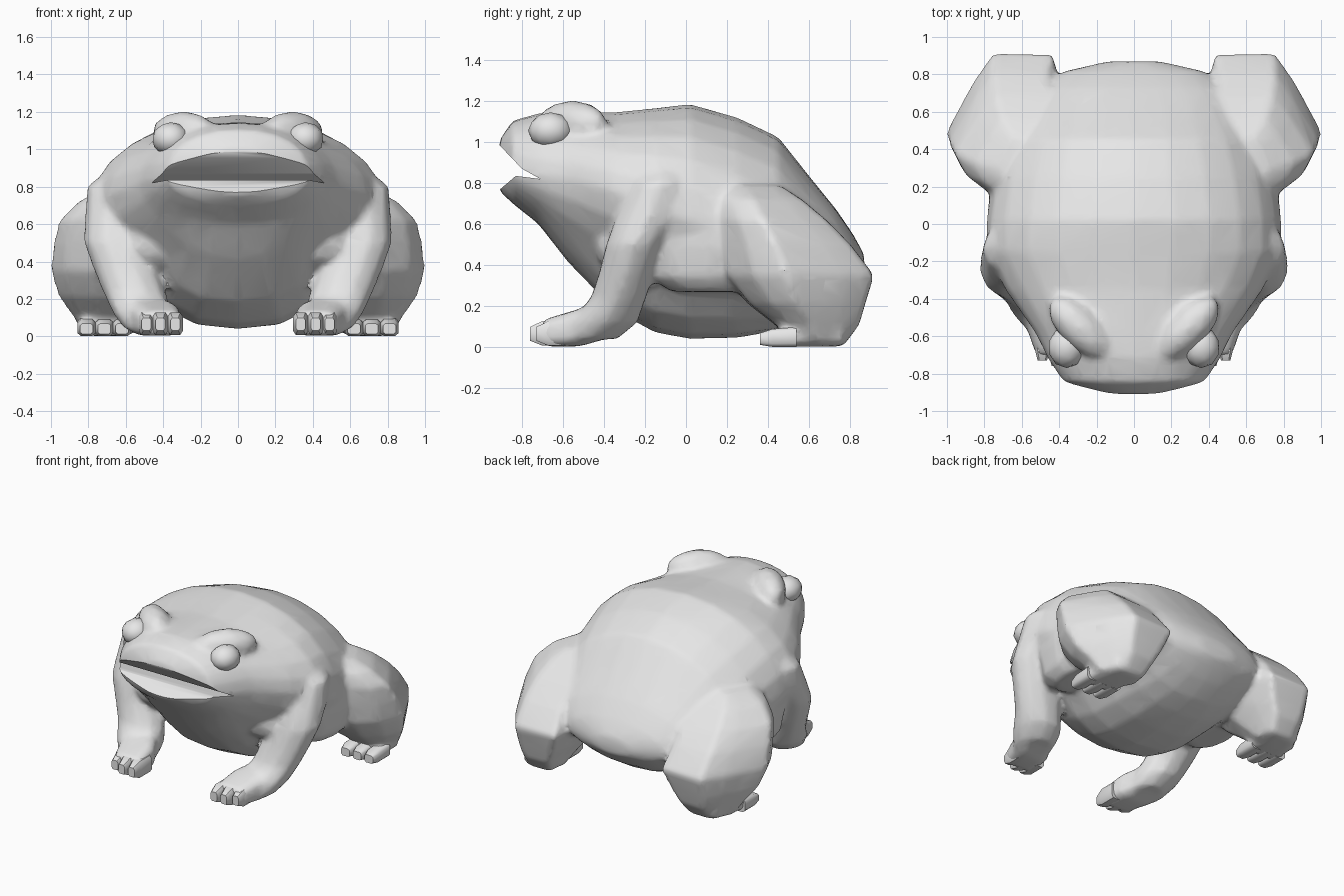
import bpy, bmesh, math
from mathutils import Matrix

if "Cube" in bpy.data.objects:
    bpy.data.objects.remove(bpy.data.objects["Cube"])

skin = bpy.data.materials.new("grey_skin")
skin.diffuse_color = (0.8, 0.8, 0.8, 1)
skin.use_nodes = True
skin.node_tree.nodes["Principled BSDF"].inputs["Base Color"].default_value = skin.diffuse_color


def select(obs):
    bpy.ops.object.select_all(action='DESELECT')
    for o in obs:
        o.select_set(True)
    bpy.context.view_layer.objects.active = obs[0]


def smooth(ob, angle=50):
    select([ob])
    bpy.ops.object.shade_smooth_by_angle(angle=math.radians(angle))


def apply_modifier(ob, kind, **settings):
    select([ob])
    mod = ob.modifiers.new(kind.lower(), kind)
    for key, value in settings.items():
        setattr(mod, key, value)
    bpy.ops.object.modifier_apply(modifier=mod.name)


def finish(name, bm):
    """Turn a bmesh into a smooth shaded object."""
    bmesh.ops.recalc_face_normals(bm, faces=bm.faces)
    me = bpy.data.meshes.new(name)
    bm.to_mesh(me)
    bm.free()
    me.materials.append(skin)
    ob = bpy.data.objects.new(name, me)
    bpy.context.collection.objects.link(ob)
    smooth(ob)
    return ob


def loft(name, rings):
    """Skin a row of closed rings and cap both ends."""
    bm = bmesh.new()
    vs = [[bm.verts.new(p) for p in ring] for ring in rings]
    n = len(vs[0])
    for a, b in zip(vs, vs[1:]):
        for i in range(n):
            j = (i + 1) % n
            bm.faces.new((a[i], a[j], b[j], b[i]))
    bm.faces.new(vs[0])
    bm.faces.new(vs[-1])
    return finish(name, bm)


circle = [(math.cos(math.pi * i / 5), math.sin(math.pi * i / 5)) for i in range(10)]
# Outline of the folded thigh seen from above, heel at the rear
thigh = [(1, -0.17), (0.77, -0.62), (0.35, -0.95), (-0.5, -1), (-0.9, -0.4), (-0.85, 0.4),
         (-0.72, 0.96), (0.24, 0.98), (0.55, 0.58)]


def level_rings(s, rows, outline=circle):
    """Horizontal rings from rows of z, centre x, centre y, radius x, radius y."""
    return [[(s * (cx + rx * u), cy + ry * v, z) for u, v in outline]
            for z, cx, cy, rx, ry in rows]


def foot_rings(s, rows, n=8):
    """Upright rounded boxes from rows of y, centre x, half width, bottom, top."""
    rings = []
    for y, cx, hw, z0, z1 in rows:
        ring = []
        for i in range(n):
            a = 2 * math.pi * (i + 0.5) / n
            c, d = math.cos(a), math.sin(a)
            u = math.copysign(abs(c) ** 0.5, c)
            v = math.copysign(abs(d) ** 0.5, d)
            ring.append((s * (cx + hw * u), y, (z0 + z1) / 2 + (z1 - z0) / 2 * v))
        rings.append(ring)
    return rings


def ball(name, centre, size, turn=0):
    bm = bmesh.new()
    bmesh.ops.create_icosphere(bm, subdivisions=2, radius=1)
    bm.transform(Matrix.Translation(centre) @ Matrix.Rotation(turn, 4, 'Z')
                 @ Matrix.Diagonal((*size, 1)))
    return finish(name, bm)


# Trunk and head: y, top, bottom, half width, height of widest point, squareness, belly tuck
sections = [
    (-0.91, 1.01, 0.76, 0.16, 0.88, 2.4, 0),
    (-0.845, 1.105, 0.70, 0.38, 0.86, 2.2, 0),
    (-0.72, 1.14, 0.60, 0.46, 0.84, 2.1, 0),
    (-0.58, 1.145, 0.42, 0.53, 0.82, 2.1, 0.4),
    (-0.35, 1.145, 0.18, 0.69, 0.76, 2.0, 0.9),
    (-0.15, 1.165, 0.07, 0.79, 0.68, 2.1, 1),
    (0.02, 1.185, 0.04, 0.79, 0.62, 2.1, 1),
    (0.25, 1.12, 0.045, 0.76, 0.56, 2.0, 1),
    (0.45, 1.025, 0.08, 0.70, 0.50, 2.0, 0.8),
    (0.60, 0.835, 0.13, 0.60, 0.46, 2.1, 0.5),
    (0.73, 0.675, 0.21, 0.50, 0.43, 2.2, 0.3),
    (0.815, 0.55, 0.28, 0.38, 0.41, 2.2, 0),
    (0.87, 0.45, 0.33, 0.14, 0.39, 2, 0),
]
tuck = [(1, 0), (0.94, 0.22), (0.8, 0.42), (0.62, 0.62), (0.47, 0.83), (0.28, 0.96), (0, 1)]


def body_ring(y, top, bot, w, zw, p, b):
    half = []
    for i in range(6, 0, -1):
        a = math.radians(15 * i)
        x = 0 if i == 6 else w * math.cos(a) ** (2 / p)
        half.append((x, zw + (top - zw) * math.sin(a) ** (2 / p)))
    for i, (u, v) in enumerate(tuck):
        a = math.radians(15 * i)
        x = (1 - b) * math.cos(a) + b * u
        z = (1 - b) * math.sin(a) + b * v
        half.append((0 if i == 6 else w * x, zw - (zw - bot) * z))
    return [(x, y, z) for x, z in half] + [(-x, y, z) for x, z in half[-2:0:-1]]


body = loft("body", [body_ring(*s) for s in sections])
flesh = [body]

for s, side in ((1, "left"), (-1, "right")):
    # Eye, brow ridge, chest muscle and flank
    ball(side + "_eye", (s * 0.36, -0.66, 1.055), (0.1, 0.11, 0.09))
    flesh.append(ball(side + "_brow", (s * 0.29, -0.555, 1.09), (0.22, 0.11, 0.115),
                      s * math.radians(45)))
    flesh.append(ball(side + "_chest", (s * 0.40, -0.30, 0.49), (0.23, 0.15, 0.14)))
    flesh.append(loft(side + "_flank", level_rings(s, [
        (0.27, 0.58, 0.12, 0.12, 0.20),
        (0.34, 0.59, 0.11, 0.165, 0.30),
        (0.50, 0.60, 0.11, 0.18, 0.33),
        (0.66, 0.60, 0.11, 0.175, 0.30),
        (0.76, 0.56, 0.11, 0.14, 0.24)])))

    # Front leg
    flesh.append(loft(side + "_front_leg", level_rings(s, [
        (0.92, 0.58, -0.08, 0.08, 0.08),
        (0.80, 0.67, -0.13, 0.14, 0.13),
        (0.64, 0.66, -0.18, 0.16, 0.165),
        (0.50, 0.655, -0.25, 0.17, 0.145),
        (0.36, 0.60, -0.29, 0.175, 0.14),
        (0.24, 0.555, -0.33, 0.17, 0.14),
        (0.12, 0.51, -0.40, 0.16, 0.17),
        (0.04, 0.48, -0.47, 0.13, 0.14)])))
    flesh.append(loft(side + "_front_foot", foot_rings(s, [
        (-0.38, 0.50, 0.12, 0.04, 0.22),
        (-0.52, 0.45, 0.14, 0.0, 0.19),
        (-0.70, 0.41, 0.118, 0.0, 0.135)])))
    for x, tip in ((0.335, 0), (0.415, 0), (0.49, 0.03)):
        loft(side + "_front_toe", foot_rings(s, [
            (-0.58, x, 0.042, 0.005, 0.13),
            (-0.70 + tip, x, 0.042, 0.005, 0.13),
            (-0.76 + tip, x, 0.026, 0.03, 0.10)]))

    # Folded hind leg
    flesh.append(loft(side + "_haunch", level_rings(s, [
        (0.02, 0.68, 0.67, 0.16, 0.11),
        (0.11, 0.68, 0.64, 0.21, 0.21),
        (0.21, 0.68, 0.59, 0.28, 0.29),
        (0.35, 0.67, 0.555, 0.335, 0.37),
        (0.50, 0.68, 0.49, 0.31, 0.32),
        (0.62, 0.67, 0.42, 0.29, 0.27),
        (0.72, 0.66, 0.36, 0.20, 0.21),
        (0.79, 0.62, 0.32, 0.10, 0.14)], thigh)))
    flesh.append(loft(side + "_hind_foot", foot_rings(s, [
        (0.77, 0.66, 0.13, 0.0, 0.16),
        (0.60, 0.70, 0.14, 0.0, 0.15),
        (0.46, 0.715, 0.14, 0.0, 0.09)])))
    for x in (0.62, 0.715, 0.81):
        loft(side + "_hind_toe", foot_rings(s, [
            (0.54, x, 0.05, 0.0, 0.10),
            (0.42, x, 0.05, 0.0, 0.09),
            (0.36, x, 0.035, 0.01, 0.07)]))

# Grow limbs and trunk together into one skin
select(flesh)
bpy.ops.object.join()
apply_modifier(body, 'REMESH', mode='VOXEL', voxel_size=0.02)
apply_modifier(body, 'SMOOTH', factor=0.5, iterations=8)
apply_modifier(body, 'DECIMATE', ratio=0.2)

# Open mouth, cut as a wedge with a raised lower lip
wedge = [(-0.71, 0.82), (-0.80, 0.87), (-1.0, 1.08), (-1.0, 0.69), (-0.83, 0.835)]
cutter = loft("mouth_cutter", [[(x, y, z) for y, z in wedge] for x in (-0.8, 0.8)])
cutter.hide_render = True
apply_modifier(body, 'BOOLEAN', operation='DIFFERENCE', solver='EXACT', object=cutter)
bpy.data.objects.remove(cutter)
body.data.materials.clear()
body.data.materials.append(skin)
smooth(body)
